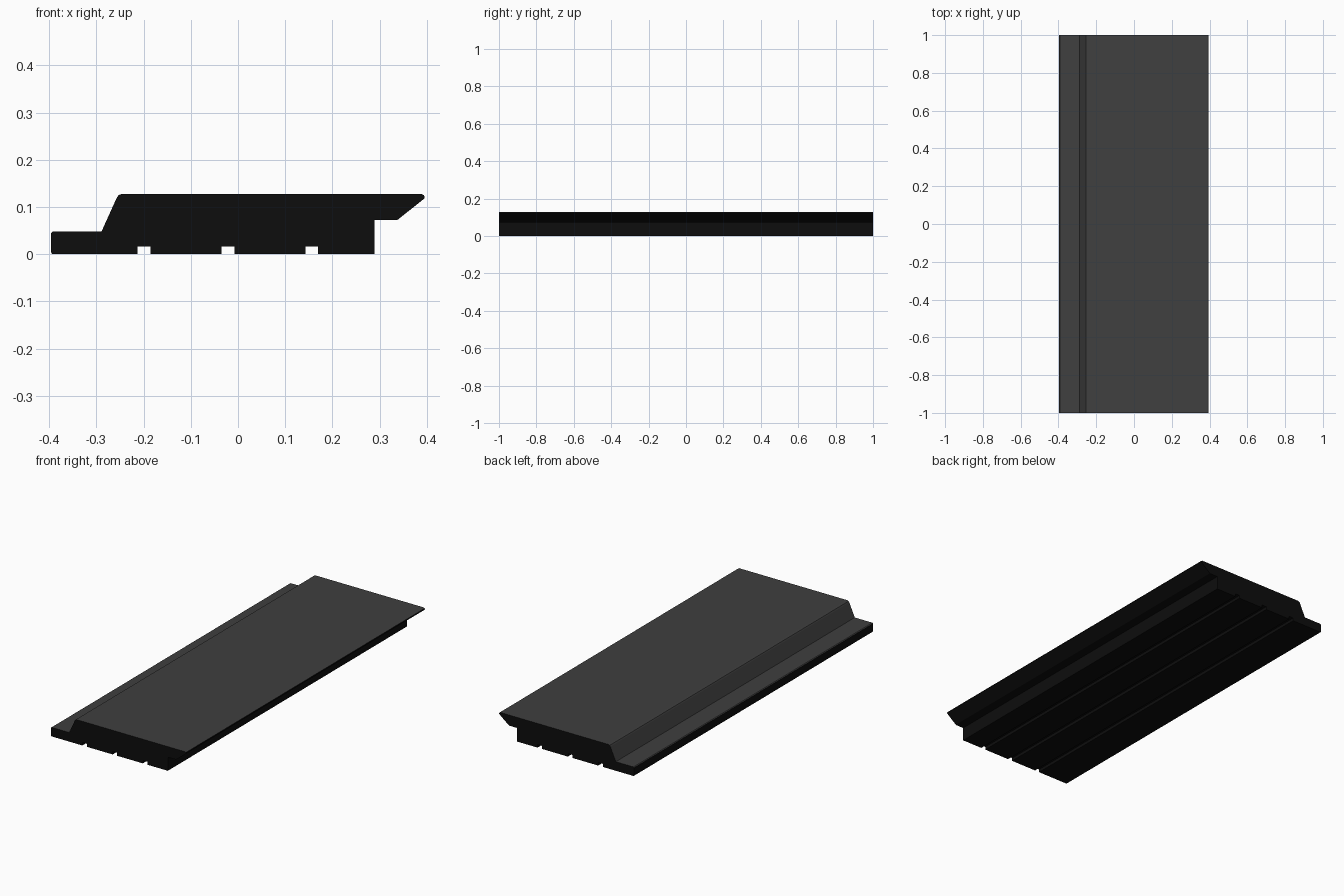
import bpy, bmesh

if "Cube" in bpy.data.objects:
    bpy.data.objects.remove(bpy.data.objects["Cube"])

def material(name, v):
    m = bpy.data.materials.new(name)
    m.diffuse_color = (v, v, v, 1)
    m.use_nodes = True
    m.node_tree.nodes["Principled BSDF"].inputs["Base Color"].default_value = m.diffuse_color
    return m

# Cross-section of the lapped board, starting at the bottom left
profile = [(-0.393, 0), (-0.396, 0.004), (-0.396, 0.045), (-0.392, 0.048),
           (-0.289, 0.048), (-0.257, 0.119), (-0.253, 0.125), (-0.245, 0.128),
           (0.388, 0.128), (0.394, 0.125), (0.395, 0.119), (0.391, 0.115),
           (0.338, 0.073), (0.333, 0.072), (0.289, 0.072), (0.289, 0)]
# Relief grooves along the underside, right to left
for x in (0.156, -0.021, -0.199):
    profile += [(x + 0.0135, 0), (x + 0.0135, 0.016),
                (x - 0.0135, 0.016), (x - 0.0135, 0)]

bm = bmesh.new()
face = bm.faces.new([bm.verts.new((x, -1, z)) for x, z in profile])
ext = bmesh.ops.extrude_face_region(bm, geom=[face])
bmesh.ops.translate(bm, vec=(0, 2, 0),
                    verts=[v for v in ext["geom"] if isinstance(v, bmesh.types.BMVert)])
bmesh.ops.recalc_face_normals(bm, faces=bm.faces[:])

# Weathered grey on faces that look up, near black elsewhere
for f in bm.faces:
    f.material_index = 0 if f.normal.z > 0.3 else 1

mesh = bpy.data.meshes.new("cladding_board")
bm.to_mesh(mesh)
bm.free()
mesh.materials.append(material("charcoal grey", 0.05))
mesh.materials.append(material("near black", 0.004))
board = bpy.data.objects.new("cladding_board", mesh)
bpy.context.collection.objects.link(board)
